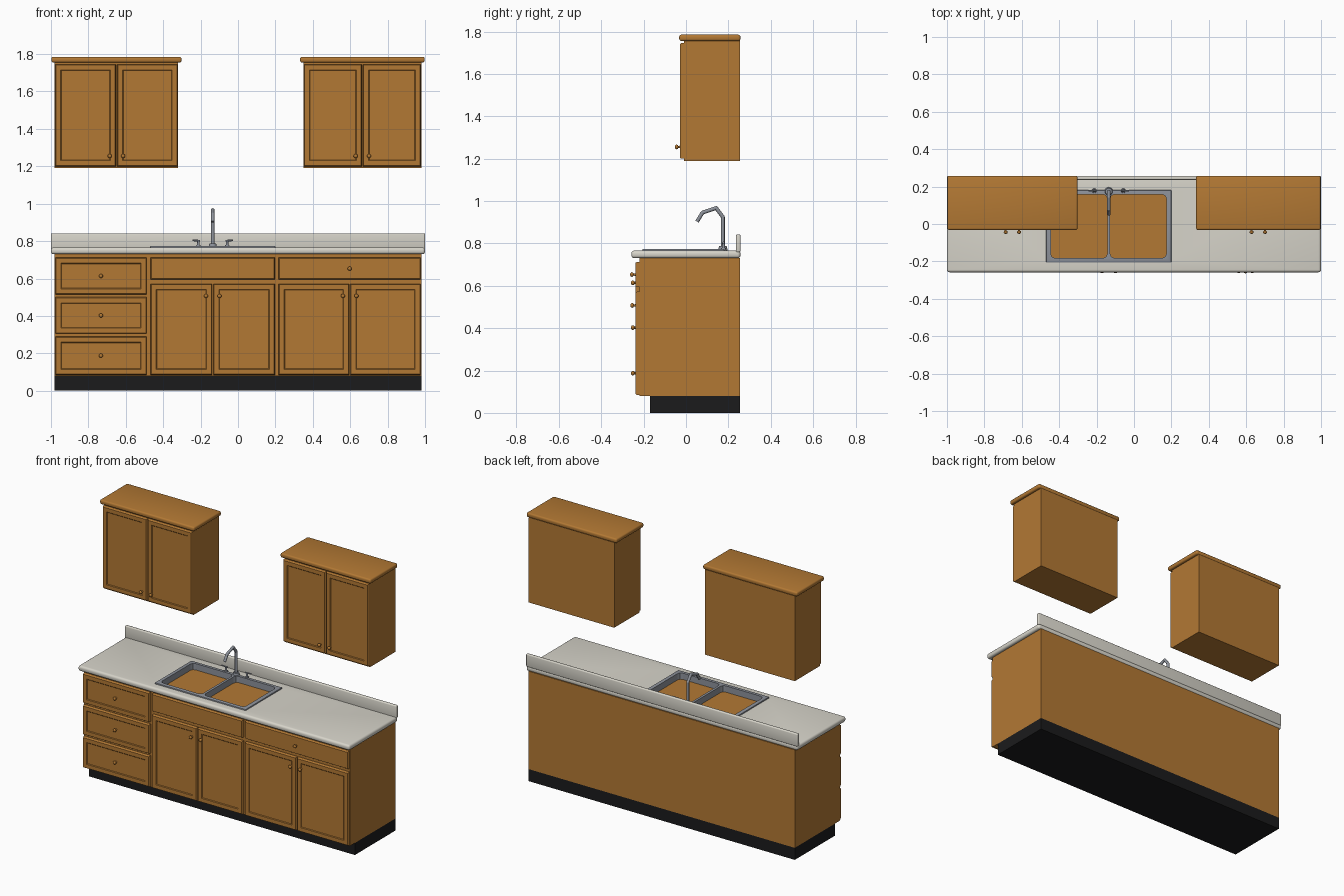
import bpy, bmesh, math
from mathutils import Vector, Matrix

if "Cube" in bpy.data.objects:
    bpy.data.objects.remove(bpy.data.objects["Cube"], do_unlink=True)


def material(name, rgb):
    m = bpy.data.materials.new(name)
    m.use_nodes = True
    m.diffuse_color = (*rgb, 1)
    m.node_tree.nodes["Principled BSDF"].inputs["Base Color"].default_value = (*rgb, 1)
    return m


WOOD = material("warm wood", (0.45, 0.19, 0.034))
STONE = material("pale countertop", (0.68, 0.66, 0.59))
STEEL = material("sink steel", (0.27, 0.29, 0.33))
BLACK = material("black plinth", (0.011, 0.011, 0.012))


def finish(bm, name, mat, smooth=False):
    mesh = bpy.data.meshes.new(name)
    bm.to_mesh(mesh)
    bm.free()
    mesh.materials.append(mat)
    ob = bpy.data.objects.new(name, mesh)
    bpy.context.collection.objects.link(ob)
    if smooth:
        activate(ob)
        bpy.ops.object.shade_smooth_by_angle(angle=math.radians(40))
    return ob


def activate(ob):
    bpy.ops.object.select_all(action='DESELECT')
    ob.select_set(True)
    bpy.context.view_layer.objects.active = ob


def box_mesh(x0, x1, y0, y1, z0, z1):
    bm = bmesh.new()
    bmesh.ops.create_cube(bm, size=1)
    bmesh.ops.scale(bm, verts=bm.verts, vec=(x1 - x0, y1 - y0, z1 - z0))
    bmesh.ops.translate(bm, verts=bm.verts, vec=((x0 + x1) / 2, (y0 + y1) / 2, (z0 + z1) / 2))
    return bm


def box(name, mat, *bounds, bevel=0.0, segments=3):
    bm = box_mesh(*bounds)
    if bevel:
        bmesh.ops.bevel(bm, geom=bm.edges[:], offset=bevel, segments=segments,
                        profile=0.5, affect='EDGES')
    return finish(bm, name, mat, bool(bevel))


def cut(target, *bounds, corner=0.0):
    """Subtract a box, optionally with rounded vertical corners."""
    bm = box_mesh(*bounds)
    if corner:
        upright = [e for e in bm.edges if abs(e.verts[0].co.z - e.verts[1].co.z) > 0.01]
        bmesh.ops.bevel(bm, geom=upright, offset=corner, segments=2, profile=0.5, affect='EDGES')
    cutter = finish(bm, "cutter", target.data.materials[0])
    cutter.hide_render = True
    mod = target.modifiers.new("cut", 'BOOLEAN')
    mod.operation, mod.solver, mod.object = 'DIFFERENCE', 'EXACT', cutter
    activate(target)
    bpy.ops.object.modifier_apply(modifier=mod.name)
    bpy.data.objects.remove(cutter, do_unlink=True)


def front_panel(name, x0, x1, z0, z1, y, panelled=True, margin=0.036):
    """Door or drawer front with chamfered edge and a recessed centre."""
    bm = box_mesh(x0, x1, y - 0.012, y, z0, z1)
    face = [min(bm.faces, key=lambda f: f.calc_center_median().y)]
    bmesh.ops.inset_region(bm, faces=face, thickness=0.006, depth=0.007)
    if panelled:
        bmesh.ops.inset_region(bm, faces=face, thickness=margin, depth=0)
        bmesh.ops.inset_region(bm, faces=face, thickness=0.006, depth=-0.004)
    return finish(bm, name, WOOD)


def rod(bm, a, b, r0, r1, sides=16):
    a, b = Vector(a), Vector(b)
    turn = (b - a).to_track_quat('Z', 'Y').to_matrix().to_4x4()
    bmesh.ops.create_cone(bm, cap_ends=True, segments=sides, radius1=r0, radius2=r1,
                          depth=(b - a).length, matrix=Matrix.Translation((a + b) / 2) @ turn)


def knob(name, x, z, y):
    bm = bmesh.new()
    rod(bm, (x, y, z), (x, y - 0.014, z), 0.006, 0.005, 12)
    bmesh.ops.create_uvsphere(bm, u_segments=16, v_segments=10, radius=0.011,
                              matrix=Matrix.Translation((x, y - 0.016, z))
                              @ Matrix.Diagonal((1, 0.8, 1, 1)))
    finish(bm, name, WOOD, True)


# Base cabinet
BASE_Y, FACE_Y = -0.22, -0.239
box("plinth", BLACK, -0.98, 0.98, -0.17, 0.255, 0, 0.08)
box("base_cabinet", WOOD, -0.98, 0.98, BASE_Y, 0.255, 0.08, 0.732)

# Drawer stack
for i, (z0, z1) in enumerate([(0.085, 0.29), (0.305, 0.5), (0.515, 0.712)]):
    front_panel(f"drawer_front_{i + 1}", -0.977, -0.488, z0, z1, BASE_Y)
    knob(f"drawer_knob_{i + 1}", -0.733, (z0 + z1) / 2, FACE_Y + 0.004)

# Plain fronts under the counter
front_panel("sink_front", -0.467, 0.197, 0.595, 0.712, BASE_Y, False)
front_panel("wide_drawer_front", 0.217, 0.977, 0.595, 0.712, BASE_Y, False)
knob("wide_drawer_knob", 0.597, 0.653, FACE_Y)


def door_pair(name, x0, x1, z0, z1, y, knob_z):
    mid = (x0 + x1) / 2
    for side, a, b, s in (("right", x0, mid - 0.003, -1), ("left", mid + 0.003, x1, 1)):
        front_panel(f"{name}_{side}_door", a, b, z0, z1, y)
        knob(f"{name}_{side}_knob", mid + s * 0.036, knob_z, y - 0.018)


door_pair("sink", -0.467, 0.197, 0.085, 0.572, BASE_Y, 0.507)
door_pair("base", 0.217, 0.977, 0.085, 0.572, BASE_Y, 0.507)

# Wall cabinets
for name, x0, x1 in (("right_wall", -0.98, -0.32), ("left_wall", 0.35, 0.98)):
    box(f"{name}_cabinet", WOOD, x0, x1, -0.01, 0.255, 1.19, 1.757)
    box(f"{name}_cabinet_top", WOOD, x0 - 0.018, x1 + 0.018, -0.032, 0.257, 1.755, 1.785,
        bevel=0.01)
    door_pair(name, x0 + 0.002, x1 - 0.002, 1.2, 1.745, -0.01, 1.255)

# Countertop and backsplash
counter = box("countertop", STONE, -1, 1, -0.258, 0.257, 0.73, 0.766, bevel=0.014, segments=4)
cut(counter, -0.46, 0.19, -0.195, 0.17, 0.7, 0.8)
box("backsplash", STONE, -1, 1, 0.236, 0.257, 0.758, 0.842, bevel=0.006)

# Double sink, open down to the cabinet top
sink = box("sink", STEEL, -0.47, 0.2, -0.206, 0.181, 0.728, 0.774, bevel=0.004, segments=2)
for x0, x1 in ((-0.445, -0.143), (-0.127, 0.173)):
    cut(sink, x0, x1, -0.182, 0.158, 0.7, 0.8, corner=0.022)

# Tap with a bent spout
TAP_X = -0.135
path = [(0.174, 0.77), (0.174, 0.925), (0.142, 0.967), (0.078, 0.945), (0.052, 0.903)]
bm = bmesh.new()
rod(bm, (TAP_X, 0.174, 0.764), (TAP_X, 0.174, 0.788), 0.023, 0.018)
for (y0, z0), (y1, z1) in zip(path, path[1:]):
    rod(bm, (TAP_X, y0, z0), (TAP_X, y1, z1), 0.009, 0.009)
for y, z in path[1:-1]:
    bmesh.ops.create_uvsphere(bm, u_segments=16, v_segments=8, radius=0.009,
                              matrix=Matrix.Translation((TAP_X, y, z)))
finish(bm, "tap", STEEL, True)

# Lever handles either side of the tap
for name, s in (("right_handle", -1), ("left_handle", 1)):
    x = TAP_X + s * 0.077
    bm = bmesh.new()
    rod(bm, (x, 0.177, 0.764), (x, 0.177, 0.778), 0.014, 0.011)
    rod(bm, (x, 0.177, 0.775), (x, 0.177, 0.803), 0.007, 0.006)
    rod(bm, (x - s * 0.01, 0.177, 0.802), (x + s * 0.032, 0.177, 0.804), 0.005, 0.004)
    finish(bm, name, STEEL, True)
